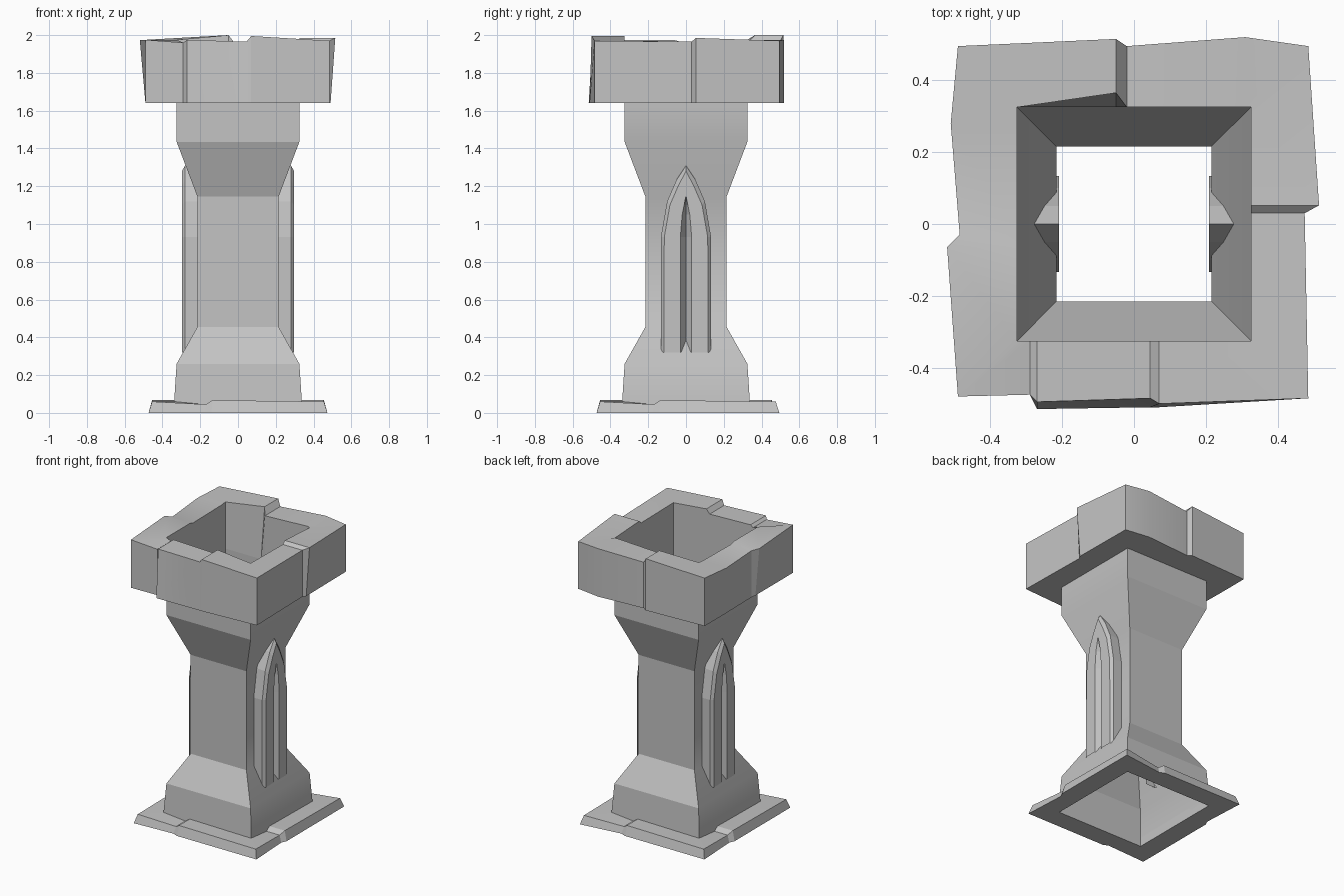
import bpy, bmesh, math

cube = bpy.data.objects.get("Cube")
if cube:
    bpy.data.objects.remove(cube, do_unlink=True)

stone = bpy.data.materials.new("grey stone")
stone.use_nodes = True
GREY = (0.55, 0.55, 0.55, 1)
stone.diffuse_color = GREY
stone.node_tree.nodes["Principled BSDF"].inputs["Base Color"].default_value = GREY


def clamp(v, lim):
    return max(-lim, min(lim, v))


def loft(name, rings, closed=True, ring_loop=False):
    """Skin a list of equally long point rings with quads."""
    bm = bmesh.new()
    rows = [[bm.verts.new(p) for p in ring] for ring in rings]
    pairs = list(zip(rows, rows[1:]))
    if ring_loop:
        pairs.append((rows[-1], rows[0]))
    n = len(rows[0])
    for a, b in pairs:
        for i in range(n if closed else n - 1):
            j = (i + 1) % n
            bm.faces.new((a[i], a[j], b[j], b[i]))
    bmesh.ops.remove_doubles(bm, verts=bm.verts, dist=0.0005)
    bmesh.ops.recalc_face_normals(bm, faces=bm.faces)
    mesh = bpy.data.meshes.new(name)
    bm.to_mesh(mesh)
    bm.free()
    mesh.materials.append(stone)
    obj = bpy.data.objects.new(name, mesh)
    bpy.context.collection.objects.link(obj)
    return obj


def smooth(obj, degrees):
    bpy.ops.object.select_all(action="DESELECT")
    obj.select_set(True)
    bpy.context.view_layer.objects.active = obj
    bpy.ops.object.shade_smooth_by_angle(angle=math.radians(degrees))


def stone_ring(name, stations, hole, low, foot):
    """Square ring of uneven blocks; foot() maps a top corner to its lower one."""
    bottom = [(*foot(x, y, lean), low) for x, y, z, lean, back in stations]
    top = [(x, y, z) for x, y, z, lean, back in stations]
    lip = [(clamp(x, hole), clamp(y, hole + back), z) for x, y, z, lean, back in stations]
    inner = [(clamp(x, hole), clamp(y, hole), low) for x, y, z in lip]
    ring = loft(name, [bottom, top, lip, inner], ring_loop=True)
    smooth(ring, 20)


# Hollow shaft, open at both ends
profile = [(.34, .03), (.325, .26), (.215, .455), (.215, 1.145), (.325, 1.435), (.325, 1.65)]
shaft = loft("shaft", [[(-r, -r, z), (r, -r, z), (r, r, z), (-r, r, z)] for r, z in profile])
bm = bmesh.new()
bm.from_mesh(shaft.data)
bm.normal_update()
# an open tube: make sure its faces look outward
for f in bm.faces:
    c = f.calc_center_median()
    if f.normal.x * c.x + f.normal.y * c.y < 0:
        f.normal_flip()
for f in bm.faces:
    f.smooth = abs(f.normal.x) > .5
bm.to_mesh(shaft.data)
bm.free()

# Capital of cracked blocks: x, y, top height, outward lean, lip setback
capital = [
    (-.49, -.48, 1.975, 0, 0), (-.29, -.475, 1.96, 0, 0),
    (-.27, -.495, 1.975, .02, 0), (.045, -.485, 1.965, .025, 0),
    (.07, -.5, 1.995, .01, 0), (.485, -.485, 1.97, 0, 0),
    (.475, .03, 1.965, 0, 0), (.515, .052, 1.985, 0, 0),
    (.485, .495, 1.97, 0, 0), (.31, .52, 1.975, 0, 0),
    (-.02, .495, 1.96, 0, 0), (-.05, .515, 2.0, 0, .04),
    (-.49, .495, 1.975, 0, 0), (-.51, .28, 1.97, 0, 0),
    (-.485, -.03, 1.965, 0, 0), (-.52, -.065, 1.975, 0, 0),
]
stone_ring("capital", capital, .325, 1.64,
           lambda x, y, lean: (clamp(x, .49), y - lean))

# Base slab: one cracked side turned four times
side = [(-.455, -.455, .06), (-.17, -.44, .045), (-.135, -.455, .067)]
base = []
for turn in range(4):
    for x, y, z in side:
        for _ in range(turn):
            x, y = -y, x
        base.append((x, y, z, 0, 0))
x, y, z, lean, back = base[6]
base[6] = (x, y + .02, z, lean, back)
stone_ring("base_slab", base, .335, 0, lambda x, y, lean: (x * 1.04, y * 1.04))


# Pointed arch panels with a V-shaped groove
def arch(x, half, turn):
    left = [(x * turn, -y, z) for y, z in half]
    right = [(x * turn, y, z) for y, z in reversed(half[:-1])]
    return left + right


outer = [(.133, .32), (.133, .93), (.1, 1.12), (.05, 1.235), (0, 1.31)]
edge = [(.117, .32), (.115, .93), (.085, 1.1), (.042, 1.2), (0, 1.28)]
slot = [(.03, .32), (.03, .93), (.02, 1.05), (.01, 1.1), (0, 1.15)]
groove = [(0, z) for y, z in slot]
for name, turn in (("left_arch", 1), ("right_arch", -1)):
    rings = [arch(x, half, turn) for x, half in
             ((.209, outer), (.28, outer), (.297, edge), (.297, slot), (.255, groove))]
    panel = loft(name, rings, closed=False)
    bm = bmesh.new()
    bm.from_mesh(panel.data)
    bm.normal_update()
    if sum(f.normal.x * turn * f.calc_area() for f in bm.faces) < 0:
        bmesh.ops.reverse_faces(bm, faces=bm.faces)
    bm.to_mesh(panel.data)
    bm.free()
